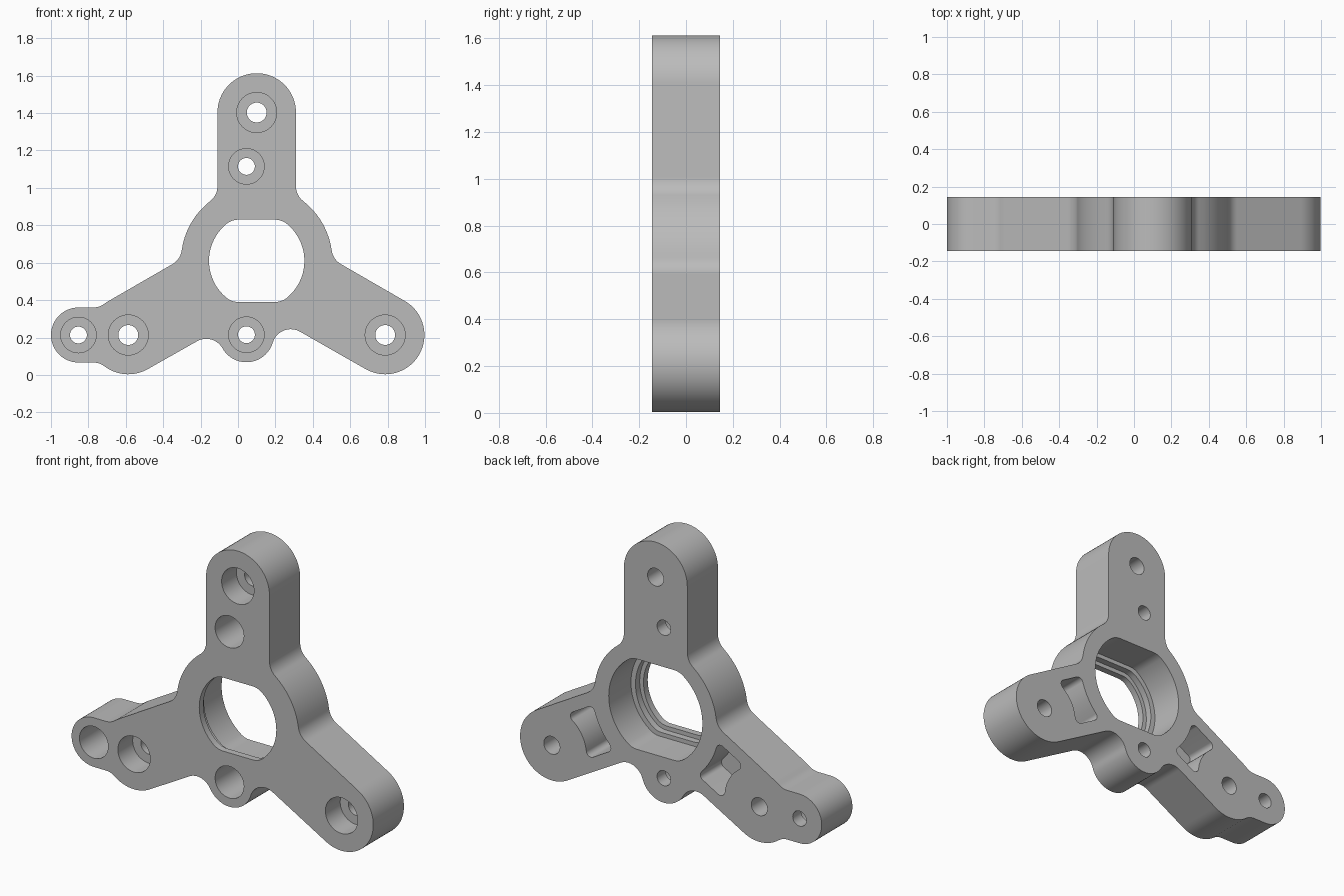
import bpy, bmesh
from math import sin, cos, asin, radians, degrees, sqrt, pi
from mathutils import Matrix, Vector

if "Cube" in bpy.data.objects:
    bpy.data.objects.remove(bpy.data.objects["Cube"])

HALF = 0.145                 # half the plate thickness
HUB = Vector((0.1, 0.61))    # bore centre (x, z)
HUB_R, ARM_R, ARM_L, BLEND = 0.405, 0.21, 0.793, 0.1
BACK = HALF + 0.05           # cutters overshoot the plate
FRONT = -BACK


def polar(c, r, deg):
    return Vector((c[0] + r * cos(radians(deg)), c[1] + r * sin(radians(deg))))


def trace(arcs):
    """Join arcs (centre, radius, start, end) into one closed outline."""
    pts = []
    for c, r, a, b in arcs:
        n = max(2, round(abs(b - a) / 5))
        for i in range(n + 1):
            p = polar(c, r, a + (b - a) * i / n)
            if not pts or (p - pts[-1]).length > 0.001:
                pts.append(p)
    return pts


def prism(name, pts, y0, y1):
    """Solid from an x-z outline, extruded along y."""
    bm = bmesh.new()
    face = bm.faces.new([bm.verts.new((p[0], y0, p[1])) for p in pts])
    ext = bmesh.ops.extrude_face_region(bm, geom=[face])
    moved = [v for v in ext["geom"] if isinstance(v, bmesh.types.BMVert)]
    bmesh.ops.translate(bm, verts=moved, vec=(0, y1 - y0, 0))
    bmesh.ops.recalc_face_normals(bm, faces=bm.faces)
    mesh = bpy.data.meshes.new(name)
    bm.to_mesh(mesh)
    bm.free()
    obj = bpy.data.objects.new(name, mesh)
    bpy.context.collection.objects.link(obj)
    return obj


def cut(target, pts, y0, y1):
    """Subtract a prism from the target and discard the cutter."""
    tool = prism("cutter", pts, y0, y1)
    tool.hide_render = True
    mod = target.modifiers.new("cut", "BOOLEAN")
    mod.operation, mod.solver, mod.object = "DIFFERENCE", "EXACT", tool
    bpy.context.view_layer.objects.active = target
    bpy.ops.object.modifier_apply(modifier=mod.name)
    bpy.data.objects.remove(tool)


def circle(c, r, n=48):
    return [polar(c, r, 360 * i / n) for i in range(n)]


def flatted_circle(r, flat):
    """Circle with flats above and below, corners blended."""
    f = 0.1
    a = degrees(asin((flat - f) / (r - f)))
    top = [(polar(HUB, r - f, a), f, a, 90),
           (polar(HUB, r - f, 180 - a), f, 90, 180 - a),
           (HUB, r, 180 - a, 180 + a)]
    return trace(top + [(polar(HUB, q, s + 180) if q is None else
                         HUB + (HUB - c) if c != HUB else HUB, q, s + 180, e + 180)
                        for c, q, s, e in top])


# Plate outline: three arms, hub, side ear and lower boss
SPREAD = degrees(asin((ARM_R + BLEND) / (HUB_R + BLEND)))


def blend(arm, side):
    """Concave blend from an arm edge to the hub."""
    a = arm + side * SPREAD
    ends = (arm - side * 90, arm + side * SPREAD - side * 180)
    lo, hi = (ends if side > 0 else ends[::-1])
    return (polar(HUB, HUB_R + BLEND, a), BLEND, lo, hi)


top_end, left_end, right_end = (polar(HUB, ARM_L, a) for a in (90, 210, 330))
ear, boss = Vector((-0.853, left_end.y)), Vector((0.045, 0.215))
EAR_R = 0.147
rise = EAR_R + BLEND
run = sqrt((ARM_R + BLEND) ** 2 - rise ** 2)
tilt = degrees(asin(rise / (ARM_R + BLEND)))
outline = trace([
    (top_end, ARM_R, 0, 180),
    blend(90, 1),
    (HUB, HUB_R, 90 + SPREAD, 210 - SPREAD),
    blend(210, -1),
    (left_end, ARM_R, 120, 180 - tilt),
    (left_end + Vector((-run, rise)), BLEND, 360 - tilt, 270),
    (ear, EAR_R, 90, 270),
    (left_end + Vector((-run, -rise)), BLEND, 90, tilt),
    (left_end, ARM_R, 180 + tilt, 300),
    ((-0.17, 0.093), BLEND, 120, 29.5),
    (boss, EAR_R, 209.5, 343.4),
    ((0.282, 0.1445), BLEND, 163.4, 60),
    (right_end, ARM_R, 240, 420),
    blend(330, 1),
    (HUB, HUB_R, SPREAD - 30, 90 - SPREAD),
    blend(90, -1),
])
plate = prism("mounting_bracket", outline, -HALF, HALF)

# Stepped central bore, widening toward the back
cut(plate, flatted_circle(0.255, 0.22), FRONT, BACK)
cut(plate, flatted_circle(0.28, 0.245), -0.105, BACK)
cut(plate, flatted_circle(0.31, 0.27), -0.065, BACK)

# Counterbored screw holes, sunk from the front
large = [(c, 0.107, 0.053, 0.14) for c in (top_end, left_end, right_end)]
small = [(c, 0.095, 0.045, 0.21) for c in (ear, boss, (0.045, 1.115))]
for c, head, shank, depth in large + small:
    cut(plate, circle(c, head), FRONT, -HALF + depth)
    cut(plate, circle(c, shank), FRONT, BACK)

# Back pockets in the two lower arms, walls concentric with bore and screw
F, W, INNER, OUTER = 0.03, 0.105, 0.42, 0.23
a = degrees(asin(W / (INNER + F)))
b = degrees(asin(W / (OUTER + F)))
near = (INNER + F) * cos(radians(a))
far = ARM_L - (OUTER + F) * cos(radians(b))
pocket = trace([
    ((0, 0), INNER, a, -a),
    ((near, -W), F, 180 - a, 270),
    ((far, -W), F, 270, 360 + b),
    ((ARM_L, 0), OUTER, 180 + b, 180 - b),
    ((far, W), F, -b, 90),
    ((near, W), F, 90, 180 + a),
])
for arm in (210, 330):
    turn = Matrix.Rotation(radians(arm), 2)
    cut(plate, [HUB + turn @ p for p in pocket], HALF - 0.2, BACK)

# Grey finish and smooth curved walls
grey = bpy.data.materials.new("plain_grey")
grey.use_nodes = True
colour = (0.5, 0.5, 0.5, 1)
grey.diffuse_color = colour
grey.node_tree.nodes["Principled BSDF"].inputs["Base Color"].default_value = colour
plate.data.materials.clear()
plate.data.materials.append(grey)
for o in bpy.context.selected_objects:
    o.select_set(False)
plate.select_set(True)
bpy.context.view_layer.objects.active = plate
bpy.ops.object.shade_smooth_by_angle(angle=radians(25))
